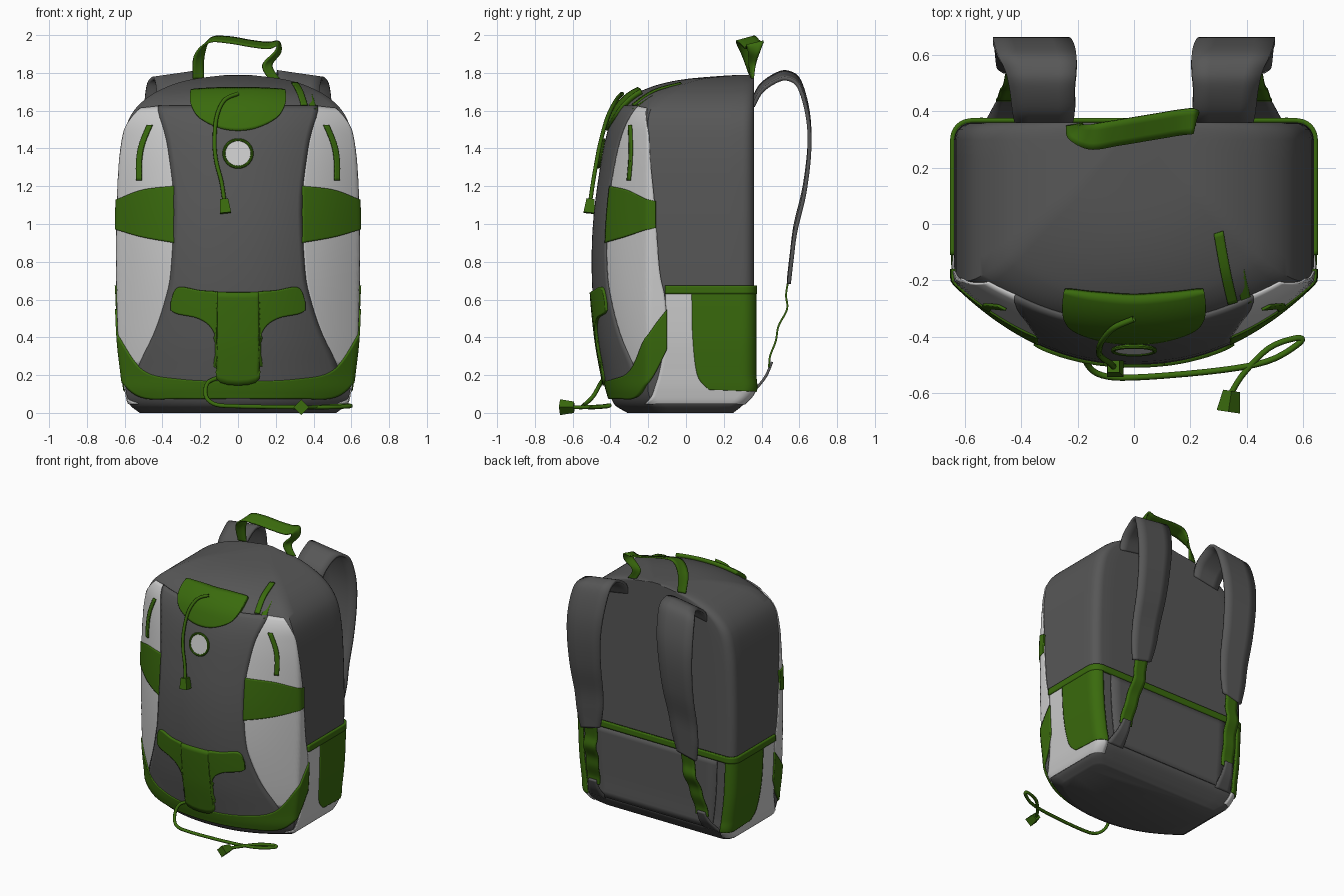
import bpy, bmesh, math
from mathutils import Vector as V

if "Cube" in bpy.data.objects:
    bpy.data.objects.remove(bpy.data.objects["Cube"])


def material(name, rgb):
    m = bpy.data.materials.new(name)
    m.diffuse_color = (*rgb, 1)
    m.use_nodes = True
    m.node_tree.nodes["Principled BSDF"].inputs["Base Color"].default_value = m.diffuse_color
    return m


DARK = material("dark_fabric", (0.095, 0.095, 0.095))
LIGHT = material("light_fabric", (0.7, 0.7, 0.7))
GREEN = material("green_fabric", (0.042, 0.145, 0.004))

# Body profile: height, half width, front y at centre, front y at side, back y
ROWS = [(0.0, .52, -.31, -.12, .25), (.04, .57, -.375, -.17, .30), (.11, .592, -.405, -.2, .36),
        (.2, .605, -.425, -.2, .36), (.4, .627, -.46, -.2, .36), (.7, .637, -.486, -.2, .36),
        (1.0, .637, -.481, -.2, .36), (1.3, .625, -.443, -.2, .36), (1.45, .607, -.414, -.2, .36),
        (1.55, .58, -.383, -.2, .36), (1.62, .535, -.348, -.18, .36), (1.68, .465, -.285, -.13, .36),
        (1.72, .39, -.2, -.06, .36), (1.75, .31, -.1, .02, .36), (1.77, .22, .02, .1, .36),
        (1.785, .1, .2, .24, .36), (1.79, .05, .29, .3, .36)]


def profile(z):
    z = min(max(z, 0), 1.79)
    i = max(k for k in range(len(ROWS) - 1) if ROWS[k][0] <= z)
    a, b = ROWS[i], ROWS[i + 1]
    p, n = ROWS[max(i - 1, 0)], ROWS[min(i + 2, len(ROWS) - 1)]
    h = b[0] - a[0]
    u = (z - a[0]) / h
    out = []
    for k in range(1, 5):
        m0, m1 = (b[k] - p[k]) / (b[0] - p[0]) * h, (n[k] - a[k]) / (n[0] - a[0]) * h
        out.append((2*u**3 - 3*u*u + 1) * a[k] + (u**3 - 2*u*u + u) * m0
                   + (3*u*u - 2*u**3) * b[k] + (u**3 - u*u) * m1)
    return out


def point(t, z, off=0.0):
    """Body surface: |t| 0-1 front, 1-2 side, 2-3 back; sign of t is the sign of x."""
    if off:
        e = .01
        n = (point(t + e, z) - point(t - e, z)).cross(point(t, z + e) - point(t, z - e))
        return point(t, z) + n.normalized() * off
    t = (t + 3) % 6 - 3
    s, a = (-1 if t < 0 else 1), abs(t)
    w, f, sd, b = profile(z)
    r = min(.06, w * .5, (b - sd) * .4)
    if a <= 1:
        x, y = a * w, f + (sd - f) * a ** 2.2
    elif a <= 1.85:
        x, y = w, sd + (b - r - sd) * (a - 1) / .85
    elif a <= 2:
        g = (a - 1.85) / .15 * math.pi / 2
        x, y = w - r + r * math.cos(g), b - r + r * math.sin(g)
    else:
        x, y = (w - r) * (3 - a), b
    return V((s * x, y, z))


def F(x, z):  # front position given by x
    return V((x / profile(z)[0], z))


def D(y, z):  # side position given by y
    _, _, s, b = profile(z)
    return V((1 + .85 * (y - s) / (b - .06 - s), z))


def sample(pts, n):
    """Smooth resampling of a list of vectors."""
    out = []
    for i in range(n + 1):
        g = i / n * (len(pts) - 1)
        k = min(int(g), len(pts) - 2)
        u = g - k
        a, b, p, q = pts[k], pts[k + 1], pts[max(k - 1, 0)], pts[min(k + 2, len(pts) - 1)]
        out.append((2*a + (b - p)*u + (2*p - 5*a + 4*b - q)*u*u + (3*a - p - 3*b + q)*u**3) / 2)
    return out


def grid_object(name, rows, mat, thick=0, closed=False):
    bm = bmesh.new()
    vs = [[bm.verts.new(p) for p in r] for r in rows]
    n = len(rows[0])
    for a, b in zip(vs, vs[1:]):
        for j in range(n if closed else n - 1):
            k = (j + 1) % n
            bm.faces.new((a[j], a[k], b[k], b[j]))
    if closed:
        bm.faces.new(vs[0])
        bm.faces.new(vs[-1])
    bmesh.ops.recalc_face_normals(bm, faces=bm.faces)
    me = bpy.data.meshes.new(name)
    bm.to_mesh(me)
    bm.free()
    o = bpy.data.objects.new(name, me)
    bpy.context.collection.objects.link(o)
    return finish(o, mat, thick)


def finish(o, mat, thick=0):
    o.data.materials.append(mat)
    if thick:
        m = o.modifiers.new("thickness", 'SOLIDIFY')
        m.thickness, m.offset = thick, 0
    bpy.ops.object.select_all(action='DESELECT')
    o.select_set(True)
    bpy.context.view_layer.objects.active = o
    bpy.ops.object.shade_smooth_by_angle(angle=math.radians(40))
    return o


def patch(name, a, b, mat, off, sg=1, n=28, m=28):
    """Fabric panel lying on the body, ruled between edge curves a and b."""
    rows = []
    for p, q in zip(sample(a, n), sample(b, n)):
        rows.append([point(sg * c.x, c.y, off / 2) for c in (p.lerp(q, j / m) for j in range(m + 1))])
    return grid_object(name, rows, mat, off)


def columns(name, cols, mat, off):
    return patch(name, [F(x, lo) for x, lo, hi in cols], [F(x, hi) for x, lo, hi in cols], mat, off, n=50, m=16)


def ribbon(name, pts, widths, mat, thick, n=40):
    P, Wd = sample([V(p) for p in pts], n), sample([V(w) for w in widths], n)
    return grid_object(name, [[p + w * k / 4 for k in (-2, -1, 0, 1, 2)] for p, w in zip(P, Wd)], mat, thick)


def cord(name, pts, tag_dir):
    c = bpy.data.curves.new(name, 'CURVE')
    c.dimensions, c.bevel_depth, c.bevel_resolution = '3D', .011, 2
    s = c.splines.new('POLY')
    P = sample([V(p) for p in pts], 50)
    s.points.add(50)
    for q, p in zip(s.points, P):
        q.co = (*p, 1)
    c.materials.append(GREEN)
    bpy.context.collection.objects.link(bpy.data.objects.new(name, c))
    d = V(tag_dir).normalized()
    bpy.ops.mesh.primitive_cone_add(vertices=4, radius1=.042, radius2=.03, depth=.075, location=P[-1] + d * .03)
    o = bpy.context.object
    o.name = name + "_end"
    o.rotation_euler = (-d).to_track_quat('Z', 'Y').to_euler()
    finish(o, GREEN)


# Main body shell
half = [i / 14 for i in range(15)] + [1 + .85 * i / 7 for i in range(1, 8)] \
    + [1.85 + .03 * i for i in range(1, 6)] + [2 + i / 6 for i in range(1, 7)]
ts = half + [-t for t in reversed(half[1:-1])]
zs = [a[0] + (b[0] - a[0]) * i / 5 for a, b in zip(ROWS, ROWS[1:]) for i in range(5)] + [1.79]
grid_object("body", [[point(t, z) for t in ts] for z in zs], DARK, closed=True)

# Front centre panel and its green trims
edge = [(.42, 1.62), (.39, 1.5), (.36, 1.35), (.335, 1.1), (.35, .76), (.38, .6), (.44, .42), (.52, .25), (.55, .12)]
patch("front_panel", [F(-x, z) for x, z in edge], [F(x, z) for x, z in edge], DARK, .012)
tee = [(.345, .545, .59), (.31, .525, .665), (.2, .50, .65), (.13, .44, .645), (.105, .33, .642), (.1, .17, .64)]
columns("lower_tee_patch", [(-x, a, b) for x, a, b in tee] + tee[::-1], GREEN, .027)
flap = [(.245, 1.62, 1.69), (.2, 1.555, 1.695), (.1, 1.505, 1.70), (0, 1.49, 1.70)]
columns("top_flap", [(-x, a, b) for x, a, b in flap] + flap[-2::-1], GREEN, .027)

# Bottom bumper band wrapping up to the sides
lo = [F(0, .08), F(.3, .08), F(.5, .085), D(-.19, .17), D(-.1, .34)]
hi = [F(0, .17), F(.3, .18), F(.5, .23), D(-.19, .43), D(-.1, .55)]
mir = lambda c: [V((-p.x, p.y)) for p in c[:0:-1]] + c
patch("bottom_band", mir(lo), mir(hi), GREEN, .017, n=60, m=14)

for sg, side in ((-1, "left"), (1, "right")):
    # Light side panels with their bands and lower pockets
    inner = [F(x, z) for x, z in edge[:8]]
    outer = [F(.515, 1.61)] + [D(y, z) for y, z in
             ((-.2, 1.5), (-.19, 1.35), (-.165, 1.1), (-.14, .76), (-.11, .6), (-.11, .42), (-.17, .22))]
    patch("light_panel_" + side, inner, outer, LIGHT, .008, sg)
    patch("side_band_" + side, [F(.335, .90), F(.5, .93), D(-.2, .97), D(-.16, .98)],
          [F(.335, 1.20), F(.5, 1.18), D(-.2, 1.13), D(-.16, 1.12)], GREEN, .015, sg)
    patch("side_pocket_" + side, [D(-.22, .05), D(-.17, .12), D(-.11, .4), D(-.11, .65)],
          [V((2, .05)), V((2, .12)), V((2, .4)), V((2, .65))], LIGHT, .007, sg)
    patch("pocket_patch_" + side, [D(.03, .64), D(.035, .4), D(.06, .2), D(.12, .125)],
          [V((2, z)) for z in (.64, .4, .2, .115)], GREEN, .013, sg)
    # Zip pulls
    path = [point(sg * F(x, z).x, z, .016) for x, z in ((.46, 1.52), (.50, 1.42), (.515, 1.33), (.515, 1.23))]
    ribbon("zip_pull_" + side, path, [(.028, sg * .014, 0)] * 4, GREEN, .01, 14)
    # Shoulder straps, webbing and lower anchors
    yz = [(.355, 1.64), (.40, 1.72), (.48, 1.775), (.54, 1.785), (.60, 1.74), (.645, 1.58), (.653, 1.4),
          (.627, 1.18), (.58, .98), (.56, .83), (.545, .70)]
    xc = [.32, .32, .325, .33, .345, .36, .37, .375, .38, .385, .39]
    wd = [.2, .22, .23, .25, .28, .28, .26, .24, .22, .2, .15]
    ribbon("shoulder_strap_" + side, [(sg * x, *p) for x, p in zip(xc, yz)],
           [(w, 0, -sg * .035) for w in wd], DARK, .02, 60)
    web = [(.39, .55, .74), (.395, .53, .63), (.405, .535, .55), (.415, .49, .46), (.425, .475, .38), (.435, .445, .30), (.44, .44, .24)]
    ribbon("strap_webbing_" + side, [(sg * x, y, z) for x, y, z in web], [(.1, 0, 0)] * 7, GREEN, .01)
    ribbon("strap_anchor_" + side, [(sg * .44, .455, .27), (sg * .45, .42, .19), (sg * .465, .355, .11)],
           [(.06, 0, 0), (.09, 0, 0), (.13, 0, 0)], DARK, .014, 10)

# Pocket rim running round the back, and lower back panel
ring = [D(-.11, 0.65).x]
ring += [1.5, 1.85, 2, 2.5, 3, 3.5, 4, 4.15, 4.5, 6 - ring[0]]
patch("pocket_rim", [V((t, .63)) for t in ring], [V((t, .675)) for t in ring], GREEN, .016, n=80, m=4)
patch("lower_back_panel", [V((2.12, z)) for z in (.12, .63)], [V((3.88, z)) for z in (.12, .63)], DARK, .008, n=8, m=12)

# Plain round badge
rot = (point(0, 1.37) - point(0, 1.37, -.1)).to_track_quat('Z', 'Y').to_euler()
bpy.ops.mesh.primitive_cylinder_add(vertices=32, radius=.075, depth=.016, location=point(0, 1.37, .012), rotation=rot)
bpy.context.object.name = "badge_disc"
finish(bpy.context.object, LIGHT)
bpy.ops.mesh.primitive_torus_add(major_radius=.074, minor_radius=.008, major_segments=32, minor_segments=8,
                                 location=point(0, 1.37, .018), rotation=rot)
bpy.context.object.name = "badge_ring"
finish(bpy.context.object, GREEN)

# Carry handle: a webbing loop that twists from facing back to lying flat
ribbon("carry_handle", [(-.21, .35, 1.77), (-.205, .325, 1.89), (-.15, .31, 1.972), (-.05, .325, 1.975), (.07, .345, 1.955),
                        (.16, .36, 1.945), (.21, .365, 1.955), (.21, .36, 1.91), (.155, .35, 1.84), (.19, .35, 1.77)],
       [(.06, .01, 0), (.05, .05, 0), (.01, .09, .02), (0, .09, .03), (0, .09, .03), (0, .09, .03), (.01, .09, .02),
        (.03, .06, 0), (.05, .03, 0), (.06, .01, 0)], GREEN, .01, 60)

# Twin loops on the top right
for i, dx in enumerate((0, .05)):
    ribbon("top_loop_%d" % (i + 1), [(.30 + dx, -.03, 1.745 - dx * .5), (.325 + dx, -.17, 1.705 - dx * .5), (.35 + dx, -.28, 1.63 - dx * .5)],
           [(.034, .01, 0)] * 3, GREEN, .012, 12)

# Drawcords
front = [(0, 1.66), (-.07, 1.63), (-.11, 1.55), (-.12, 1.42), (-.11, 1.32), (-.085, 1.22), (-.07, 1.12)]
cord("front_cord", [point(F(x, z).x, z, .04) for x, z in front], (.1, -.1, -1))
cord("bottom_cord", [(-.09, -.42, .19), (-.16, -.45, .16), (-.17, -.49, .09), (-.12, -.535, .045), (0, -.545, .035), (.3, -.52, .03),
                     (.48, -.485, .03), (.59, -.42, .035), (.575, -.405, .04), (.48, -.44, .035), (.39, -.53, .03), (.345, -.6, .03)],
     (-.15, -1, 0))
